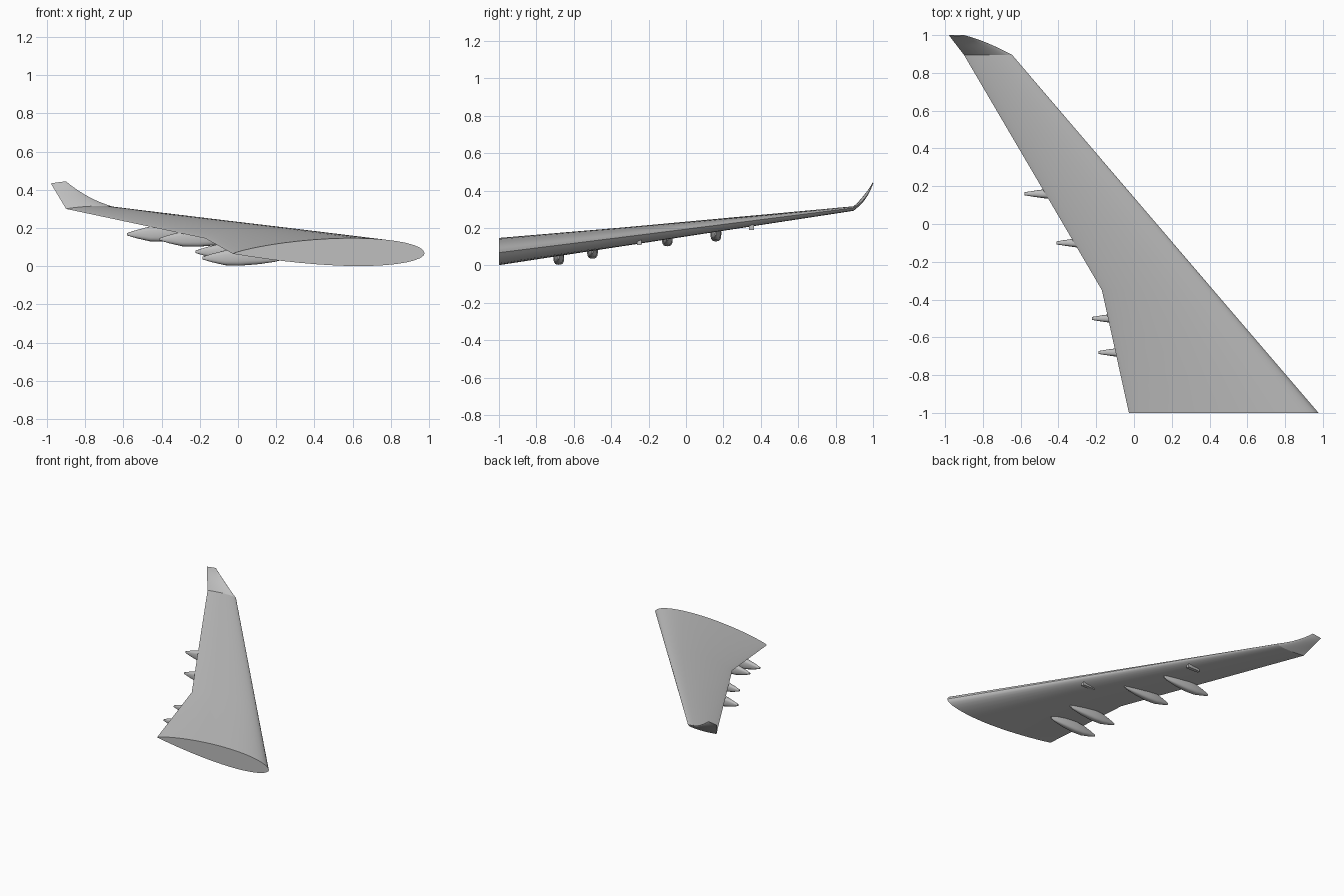
import bpy, bmesh, math
from mathutils import Vector

cube = bpy.data.objects.get("Cube")
if cube:
    bpy.data.objects.remove(cube, do_unlink=True)

# Single grey paint
grey = bpy.data.materials.new("light grey")
grey.use_nodes = True
colour = (0.52, 0.52, 0.52, 1)
grey.diffuse_color = colour
grey.node_tree.nodes["Principled BSDF"].inputs["Base Color"].default_value = colour


def loft(name, rings, angle=30):
    """Skin a list of closed rings and cap both ends."""
    bm = bmesh.new()
    loops = [[bm.verts.new(p) for p in ring] for ring in rings]
    for a, b in zip(loops, loops[1:]):
        for i in range(len(a)):
            j = (i + 1) % len(a)
            bm.faces.new((a[i], a[j], b[j], b[i]))
    bm.faces.new(loops[0])
    bm.faces.new(loops[-1])
    bmesh.ops.recalc_face_normals(bm, faces=bm.faces)
    mesh = bpy.data.meshes.new(name)
    bm.to_mesh(mesh)
    bm.free()
    mesh.materials.append(grey)
    obj = bpy.data.objects.new(name, mesh)
    bpy.context.collection.objects.link(obj)
    bpy.ops.object.select_all(action='DESELECT')
    obj.select_set(True)
    bpy.context.view_layer.objects.active = obj
    bpy.ops.object.shade_smooth_by_angle(angle=math.radians(angle))
    return obj


def thickness(c, p):
    """Airfoil half thickness at chord fraction c, scaled to a peak of 1."""
    peak = 0.5 / (0.5 + p)
    return c ** 0.5 * (1 - c) ** p / (peak ** 0.5 * (1 - peak) ** p)


def airfoil(lead, trail, top, bottom, up=(0, 0, 1), n=20):
    lead, trail, up = Vector(lead), Vector(trail), Vector(up).normalized()
    chord = [(1 - math.cos(math.pi * i / n)) / 2 for i in range(n + 1)]
    upper = [lead.lerp(trail, c) + up * top * thickness(c, 0.8) for c in chord]
    lower = [lead.lerp(trail, c) - up * bottom * thickness(c, 1.0) for c in chord[1:-1]]
    return upper + lower[::-1]


# Main wing: root, trailing edge kink, outer end
lead_tip, trail_tip = Vector((-0.645, 0.895, 0.307)), Vector((-0.9, 0.895, 0.3))
outer = airfoil(lead_tip, trail_tip, 0.011, 0.013)
loft("main_wing", [
    airfoil((0.977, -1, 0.068), (-0.027, -1, 0.065), 0.08, 0.066),
    airfoil((0.42, -0.35, 0.149), (-0.17, -0.35, 0.145), 0.054, 0.047),
    outer])

# Winglet curving upwards from the outer end
lead_mid, lead_top = Vector((-0.78, 0.968, 0.345)), Vector((-0.9, 1, 0.443))
trail_top = Vector((-0.98, 0.999, 0.433))
rings = []
steps = 8
for k in range(steps + 1):
    s = k / steps
    lead = lead_tip.lerp(lead_mid, s).lerp(lead_mid.lerp(lead_top, s), s)
    trail = trail_tip.lerp(trail_top, s)
    up = Vector((0, 0, 1)).lerp(Vector((0.25, -0.85, 0.5)), min(1, s * 1.5))
    rings.append(airfoil(lead, trail, 0.011 - 0.007 * s, 0.013 - 0.011 * s, up))
loft("winglet", rings)

# Flap track fairings: distance from tail, bottom, top, half width
stations = [(0, .033, .046, .008), (.05, .018, .062, .016), (.12, .002, .08, .026),
            (.2, 0, .086, .029), (.3, .008, .08, .024), (.38, .02, .065, .013),
            (.42, .03, .05, .004)]


def rounded(x, y, low, high, half, n=20):
    ring = []
    for i in range(n):
        a = 2 * math.pi * i / n
        c, s = math.cos(a), math.sin(a)
        ring.append((x, y + half * math.copysign(abs(c) ** 0.7, c),
                     (low + high) / 2 + (high - low) / 2 * math.copysign(abs(s) ** 0.7, s)))
    return ring


for i, (x, y, z) in enumerate([(-.187, -.68, .003), (-.222, -.5, .036),
                               (-.41, -.1, .102), (-.58, .16, .128)]):
    loft(f"flap_fairing_{i + 1}",
         [rounded(x + d, y, z + a, z + b, w) for d, a, b, w in stations], 40)

# Engine mounts under the leading edge
for name, x, y, z in [("inner_engine_mount", .24, -.25, .11),
                      ("outer_engine_mount", -.277, .35, .19)]:
    loft(name, [[(x + dx, y + sy * w, z + h) for sy, h in
                 ((-1, 0), (1, 0), (1, .05), (-1, .05))]
                for dx, w in ((-.06, .008), (-.03, .013), (.05, .013))])
